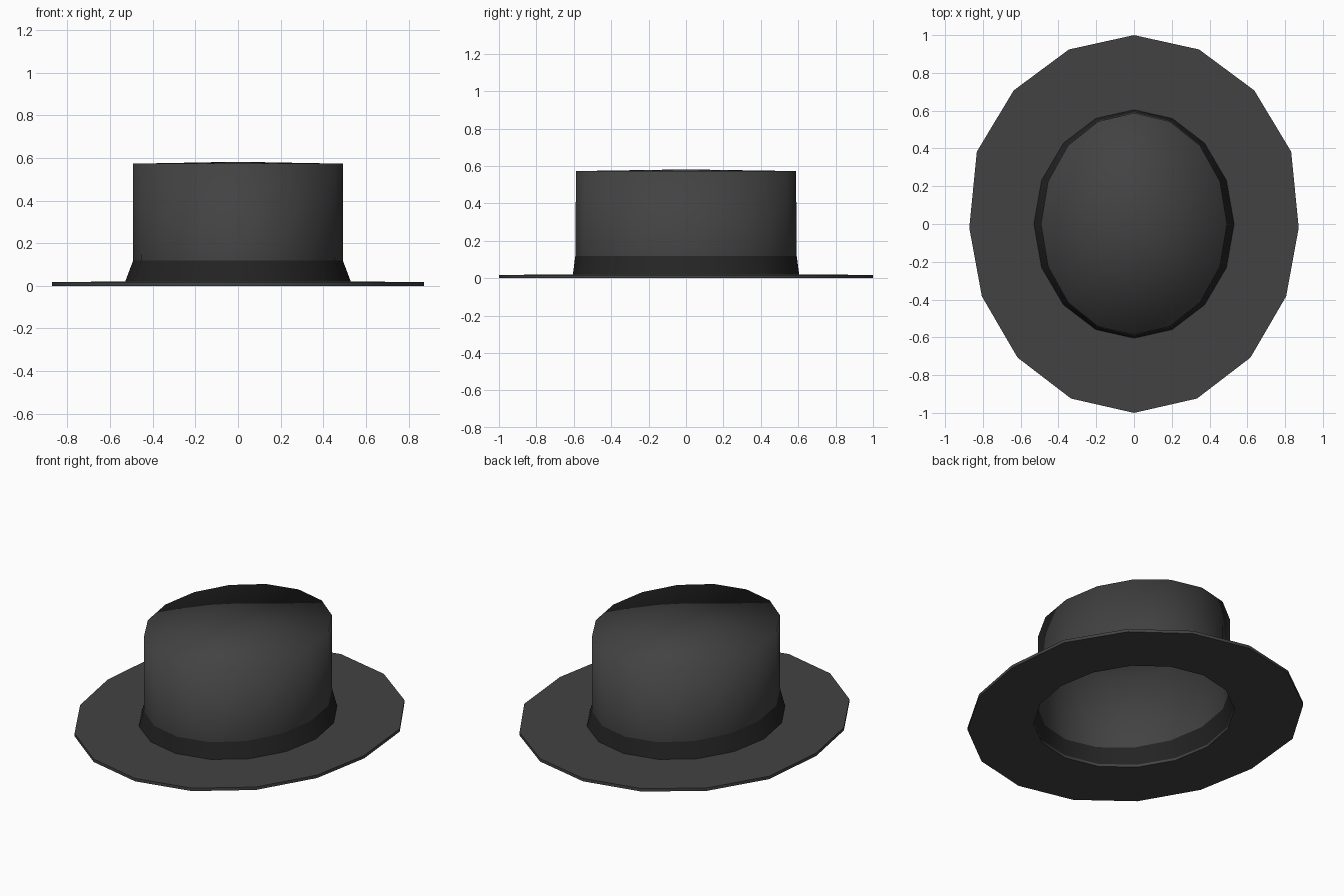
import bpy, math

if "Cube" in bpy.data.objects:
    bpy.data.objects.remove(bpy.data.objects["Cube"])

N = 16  # sides of every ring


def material(name, v):
    m = bpy.data.materials.new(name)
    m.diffuse_color = (v, v, v, 1)
    m.use_nodes = True
    m.node_tree.nodes["Principled BSDF"].inputs["Base Color"].default_value = m.diffuse_color
    return m


felt = material("charcoal felt", 0.055)
ribbon = material("black ribbon", 0.018)


def brim_shape(x, y):
    # the brim is slightly wider towards the back
    if y > 0.1:
        x *= 1.033
    elif abs(y) < 0.01 and abs(x) > 0.7:
        y = -0.02
    return x, y


def lathe(name, rings, mat, closed=False, cap_z=None, shape=None):
    """Skin oval rings given as (x radius, y radius, z)."""
    verts, faces = [], []
    for rx, ry, z in rings:
        for i in range(N):
            a = 2 * math.pi * i / N
            x, y = rx * math.cos(a), ry * math.sin(a)
            if shape:
                x, y = shape(x, y)
            verts.append((x, y, z))
    count = len(rings)
    for k in range(count if closed else count - 1):
        a, b = k * N, ((k + 1) % count) * N
        for i in range(N):
            j = (i + 1) % N
            faces.append((a + i, a + j, b + j, b + i))
    if cap_z is not None:
        verts.append((0, 0, cap_z))
        top = (count - 1) * N
        for i in range(N):
            faces.append((top + i, top + (i + 1) % N, len(verts) - 1))
    me = bpy.data.meshes.new(name)
    me.from_pydata(verts, [], faces)
    me.materials.append(mat)
    for p in me.polygons:
        p.use_smooth = True
    ob = bpy.data.objects.new(name, me)
    bpy.context.collection.objects.link(ob)
    return ob


def smooth_by_angle(ob, deg):
    bpy.ops.object.select_all(action='DESELECT')
    ob.select_set(True)
    bpy.context.view_layer.objects.active = ob
    bpy.ops.object.shade_smooth_by_angle(angle=math.radians(deg))


# Thin flat brim, open in the middle
brim = lathe("brim", [(0.53, 0.60, 0.004), (0.872, 1.0, 0.0),
                      (0.872, 1.0, 0.018), (0.53, 0.60, 0.02)],
             felt, closed=True,
             shape=lambda x, y: brim_shape(x, y) if math.hypot(x / 0.872, y) > 0.9 else (x, y))
smooth_by_angle(brim, 40)

# Dark flared band around the base of the crown
lathe("hat_band", [(0.53, 0.605, 0.018), (0.492, 0.592, 0.118)], ribbon)

# Hollow crown with a barely domed top, softly shaded across the rim
lathe("crown", [(0.492, 0.592, 0.118), (0.493, 0.588, 0.573)], felt, cap_z=0.582)
